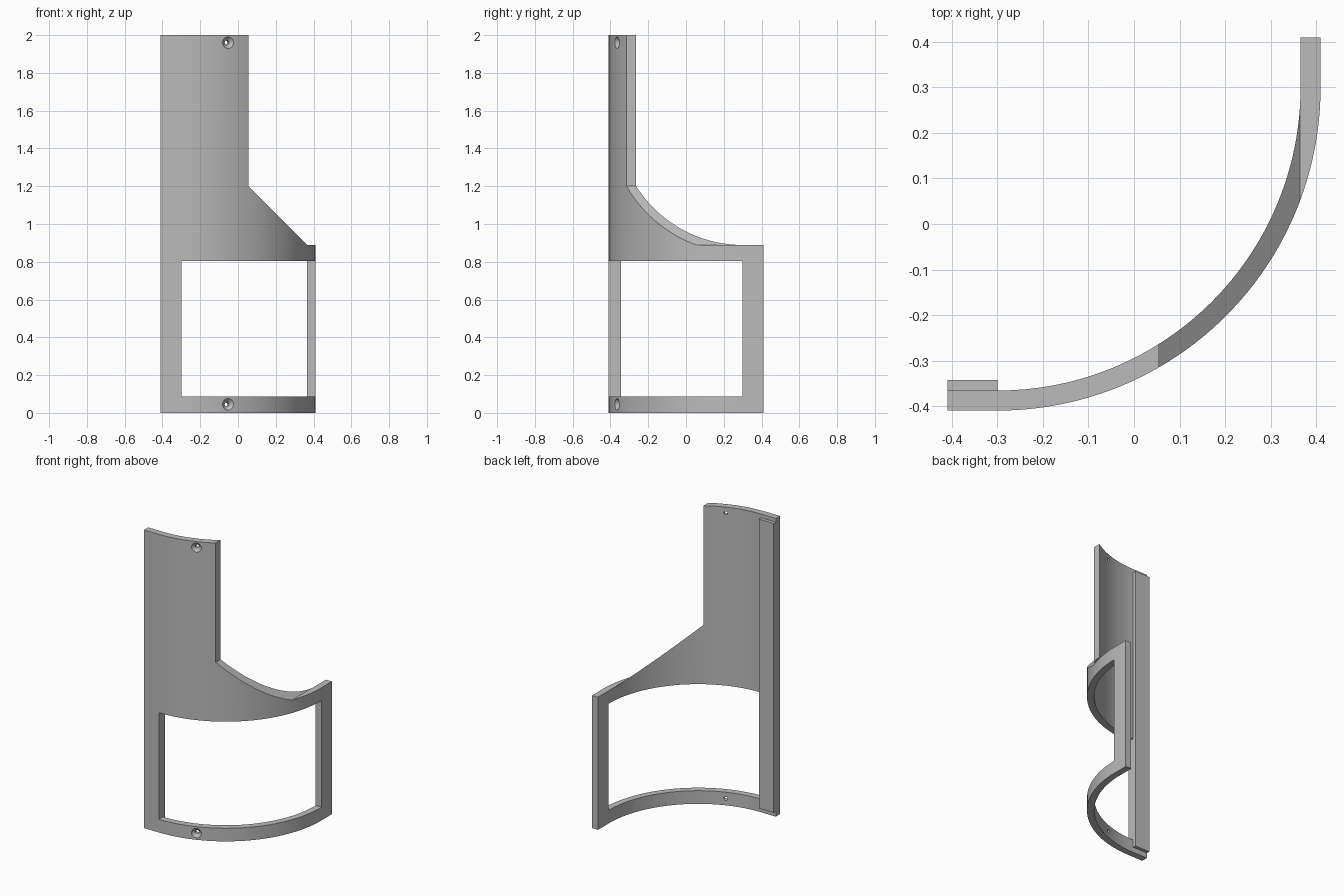
import bpy, bmesh, math
from mathutils import Vector, Matrix

cube = bpy.data.objects.get("Cube")
if cube:
    bpy.data.objects.remove(cube, do_unlink=True)

grey = bpy.data.materials.new("plain_grey")
grey.use_nodes = True
colour = (0.5, 0.5, 0.5, 1)
grey.diffuse_color = colour
grey.node_tree.nodes["Principled BSDF"].inputs["Base Color"].default_value = colour

HALF, THICK, HEIGHT = 0.41, 0.044, 2.0
CX, CY, RADIUS = -0.3, 0.3, 0.71      # bend axis and outer radius
SEGMENTS = 48


def make_object(name, bm):
    bmesh.ops.recalc_face_normals(bm, faces=bm.faces)
    mesh = bpy.data.meshes.new(name)
    bm.to_mesh(mesh)
    bm.free()
    mesh.materials.append(grey)
    obj = bpy.data.objects.new(name, mesh)
    bpy.context.collection.objects.link(obj)
    return obj


def prism(name, points, direction):
    """Extrude a closed outline of 3D points along a direction."""
    bm = bmesh.new()
    face = bm.faces.new([bm.verts.new(p) for p in points])
    out = bmesh.ops.extrude_face_region(bm, geom=[face])
    moved = [v for v in out["geom"] if isinstance(v, bmesh.types.BMVert)]
    bmesh.ops.translate(bm, verts=moved, vec=direction)
    return make_object(name, bm)


def box(name, low, high):
    (x0, y0, z0), (x1, y1, z1) = low, high
    outline = [(x0, y0, z0), (x1, y0, z0), (x1, y1, z0), (x0, y1, z0)]
    return prism(name, outline, (0, 0, z1 - z0))


def cut(target, cutter):
    cutter.hide_render = True
    mod = target.modifiers.new("cut", 'BOOLEAN')
    mod.operation = 'DIFFERENCE'
    mod.solver = 'EXACT'
    mod.object = cutter
    with bpy.context.temp_override(object=target, active_object=target):
        bpy.ops.object.modifier_apply(modifier=mod.name)
    bpy.data.objects.remove(cutter, do_unlink=True)


def bend(radius):
    """Quarter arc from the front straight to the side straight."""
    return [(CX + radius * math.sin(a), CY - radius * math.cos(a), 0)
            for a in (math.pi / 2 * i / SEGMENTS for i in range(SEGMENTS + 1))]


# Curved plate with short straight ends
inner = HALF - THICK
plan = [(-HALF, -HALF, 0)] + bend(RADIUS) + [(HALF, HALF, 0), (inner, HALF, 0)]
plan += bend(RADIUS - THICK)[::-1] + [(-HALF, -inner, 0)]
plate = prism("curved_plate", plan, (0, 0, HEIGHT))

# Upper corner cut away with a sloping shoulder
shoulder = [(0.055, 3), (0.055, 1.2), (0.365, 0.89), (1, 0.89), (1, 3)]
cut(plate, prism("shoulder_cutter", [(x, -1, z) for x, z in shoulder], (0, 2, 0)))

# Window opening between the two straight ends
cut(plate, box("window_cutter", (CX, -1, 0.088), (1, CY, 0.803)))

# Countersunk screw holes pointing at the bend axis
angle = math.radians(20.4)
outward = Vector((math.sin(angle), -math.cos(angle), 0))
for z in (0.045, 1.96):
    middle = Vector((CX, CY, z))
    for low, high, r_low, r_high in ((0.6, 0.75, 0.012, 0.012), (0.69, 0.73, 0.011, 0.052)):
        bm = bmesh.new()
        turn = outward.to_track_quat('Z', 'Y').to_matrix().to_4x4()
        place = Matrix.Translation(middle + outward * (low + high) / 2) @ turn
        bmesh.ops.create_cone(bm, cap_ends=True, segments=24, radius1=r_low,
                              radius2=r_high, depth=high - low, matrix=place)
        cut(plate, make_object("hole_cutter", bm))

# Stiffening rib behind the straight front edge
rib = box("back_rib", (-HALF, -inner, 0.035), (CX, -0.343, 1.975))

# Smooth the bend and keep the edges sharp
bpy.ops.object.select_all(action='DESELECT')
plate.select_set(True)
bpy.context.view_layer.objects.active = plate
bpy.ops.object.shade_smooth_by_angle(angle=math.radians(25))
